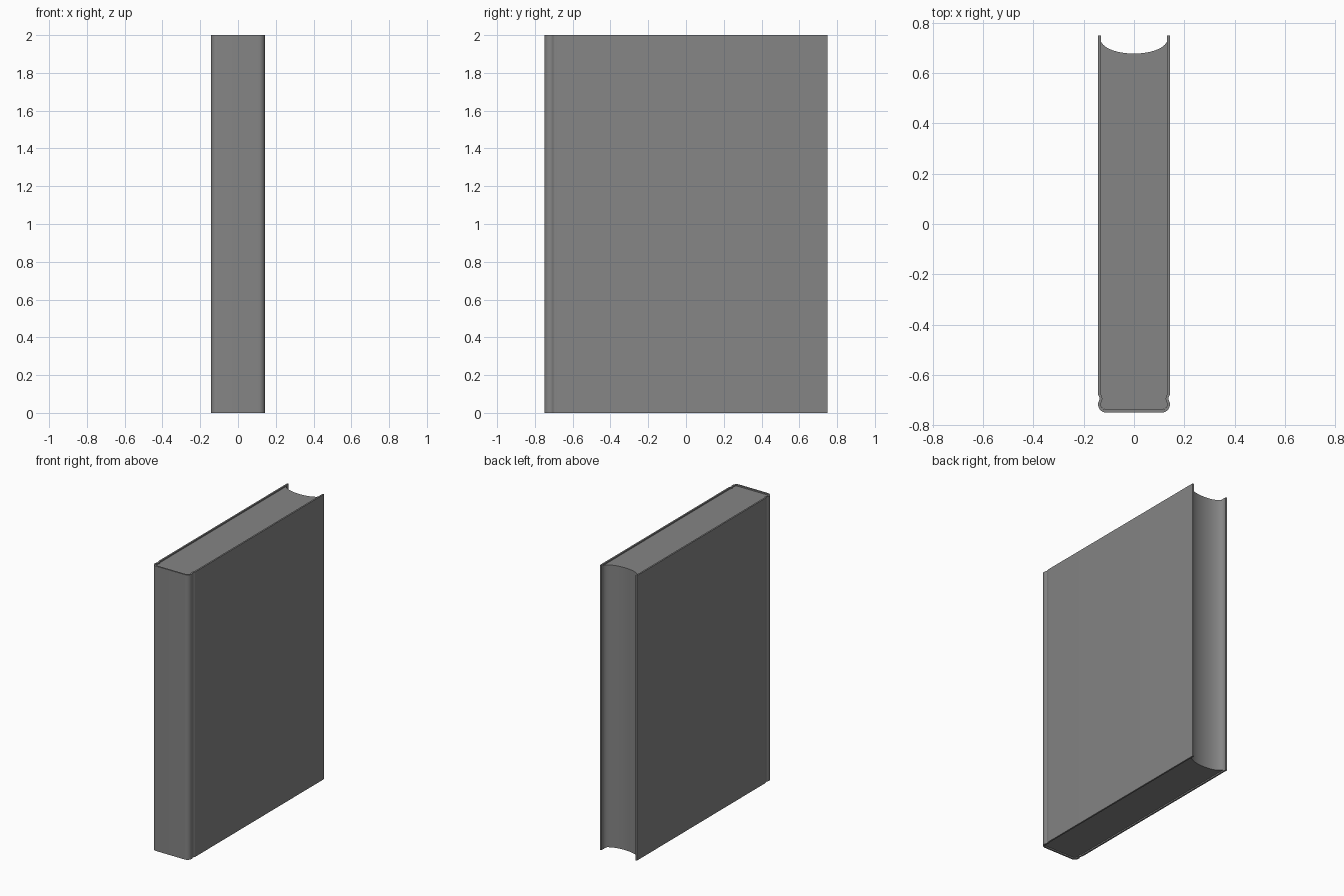
import bpy, bmesh, math
from mathutils import Vector

if "Cube" in bpy.data.objects:
    bpy.data.objects.remove(bpy.data.objects["Cube"])

W, D, H = 0.143, 0.75, 2.0     # half width, half depth, height
T = 0.011                      # cover thickness
INSET = 0.009                  # pages sit inside the cover height

grey = bpy.data.materials.new("dark_grey")
grey.diffuse_color = (0.235, 0.235, 0.235, 1)
grey.use_nodes = True
grey.node_tree.nodes["Principled BSDF"].inputs["Base Color"].default_value = grey.diffuse_color


def extrude_profile(name, pts, z0, z1):
    bm = bmesh.new()
    face = bm.faces.new([bm.verts.new((x, y, z0)) for x, y in pts])
    new = bmesh.ops.extrude_face_region(bm, geom=[face])["geom"]
    top = [v for v in new if isinstance(v, bmesh.types.BMVert)]
    bmesh.ops.translate(bm, verts=top, vec=(0, 0, z1 - z0))
    bmesh.ops.recalc_face_normals(bm, faces=bm.faces)
    me = bpy.data.meshes.new(name)
    bm.to_mesh(me)
    bm.free()
    me.materials.append(grey)
    ob = bpy.data.objects.new(name, me)
    bpy.context.collection.objects.link(ob)
    bpy.context.view_layer.objects.active = ob
    ob.select_set(True)
    bpy.ops.object.shade_smooth_by_angle(angle=math.radians(35))
    ob.select_set(False)
    return ob


def mirrored(half):
    return half + [(-x, y) for x, y in reversed(half)]


# Cover path: board, shallow hinge groove, then rounded spine corner
R = 0.032
half = [(W, D)]
for i in range(13):
    t = i / 12
    half.append((W - 0.003 * (1 - math.cos(2 * math.pi * t)), -0.675 - 0.04 * t))
for i in range(9):
    a = math.pi / 2 * i / 8
    half.append((W - R + R * math.cos(a), -D + R - R * math.sin(a)))
outer = mirrored(half)

# Inner side of the cover, offset along the path normals
inner = []
for i, p in enumerate(outer):
    a = Vector(outer[max(i - 1, 0)])
    b = Vector(outer[min(i + 1, len(outer) - 1)])
    d = (b - a).normalized()
    q = Vector(p) + T * Vector((d.y, -d.x))
    inner.append((q.x, q.y))
inner[0], inner[-1] = (W - T, D), (T - W, D)
extrude_profile("cover", outer + inner[::-1], 0, H)

# Page block with a concave fore edge and its back glued to the spine
PW = W - T + 0.0005
pages = []
for i in range(1, 17):
    a = math.pi / 2 * i / 16
    pages.append((PW * math.sin(a), 0.735 - 0.057 * math.cos(a)))
pages += [(PW, -0.72), (PW - 0.004, -0.73), (PW - 0.018, -D + T - 0.0005)]
extrude_profile("pages", mirrored(pages) + [(0, 0.678)], INSET, H - INSET)
